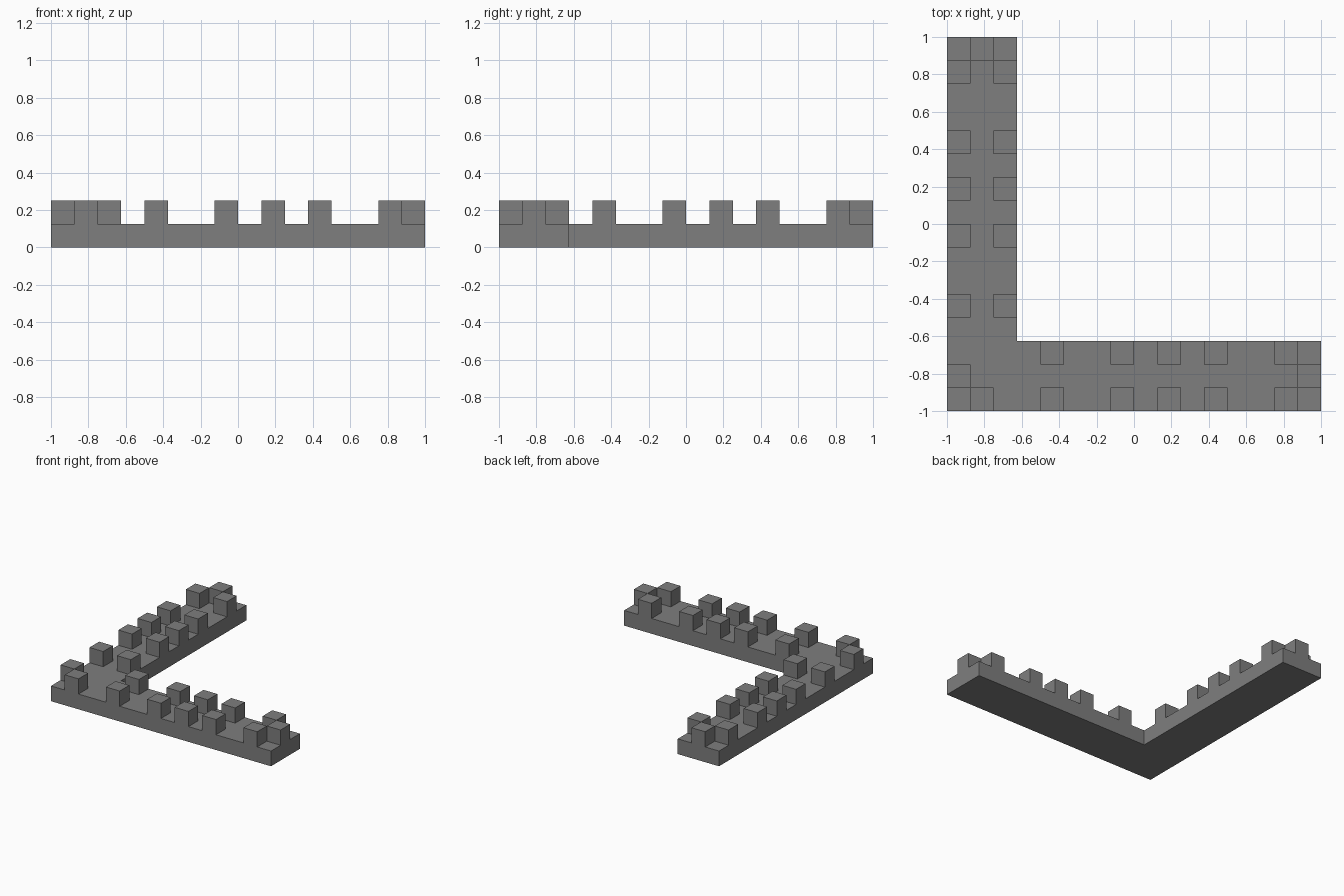
import bpy
import bmesh

UNIT = 0.125   # one grid cell; the plan is 16 cells square
WIDTH = 3      # arm width in cells
LENGTH = 16

cube = bpy.data.objects.get("Cube")
if cube:
    bpy.data.objects.remove(cube, do_unlink=True)

stone = bpy.data.materials.new("stone grey")
stone.use_nodes = True
grey = (0.21, 0.21, 0.21, 1)
stone.diffuse_color = grey
stone.node_tree.nodes["Principled BSDF"].inputs["Base Color"].default_value = grey


def prism(name, outline, bottom, top, floor=True):
    """Extrude a plan outline given in grid cells between two heights."""
    bm = bmesh.new()
    verts = [bm.verts.new((x * UNIT - 1, y * UNIT - 1, bottom * UNIT)) for x, y in outline]
    base = bm.faces.new(verts)
    extruded = bmesh.ops.extrude_face_region(bm, geom=[base], use_keep_orig=True)
    moved = [g for g in extruded["geom"] if isinstance(g, bmesh.types.BMVert)]
    bmesh.ops.translate(bm, verts=moved, vec=(0, 0, (top - bottom) * UNIT))
    bmesh.ops.recalc_face_normals(bm, faces=bm.faces)
    if not floor:
        low = [f for f in bm.faces if f.normal.z < -0.5]
        bmesh.ops.delete(bm, geom=low, context='FACES_ONLY')
    mesh = bpy.data.meshes.new(name)
    bm.to_mesh(mesh)
    bm.free()
    mesh.materials.append(stone)
    obj = bpy.data.objects.new(name, mesh)
    bpy.context.collection.objects.link(obj)
    return obj


def merlon(name, x, y):
    prism(name, [(x, y), (x + 1, y), (x + 1, y + 1), (x, y + 1)], 1, 2, floor=False)


# L-shaped wall walk
prism("wall_base", [(0, 0), (LENGTH, 0), (LENGTH, WIDTH), (WIDTH, WIDTH),
                    (WIDTH, LENGTH), (0, LENGTH)], 0, 1)

# Merlons: both edges of an arm, one at its end and one beside the corner
cells = [(along, across) for along in (4, 7, 9, 11, 14) for across in (0, WIDTH - 1)]
cells += [(LENGTH - 1, 1), (1, 0)]
for i, (along, across) in enumerate(cells, 1):
    merlon(f"front_arm_merlon_{i}", along, across)
    merlon(f"right_arm_merlon_{i}", across, along)
